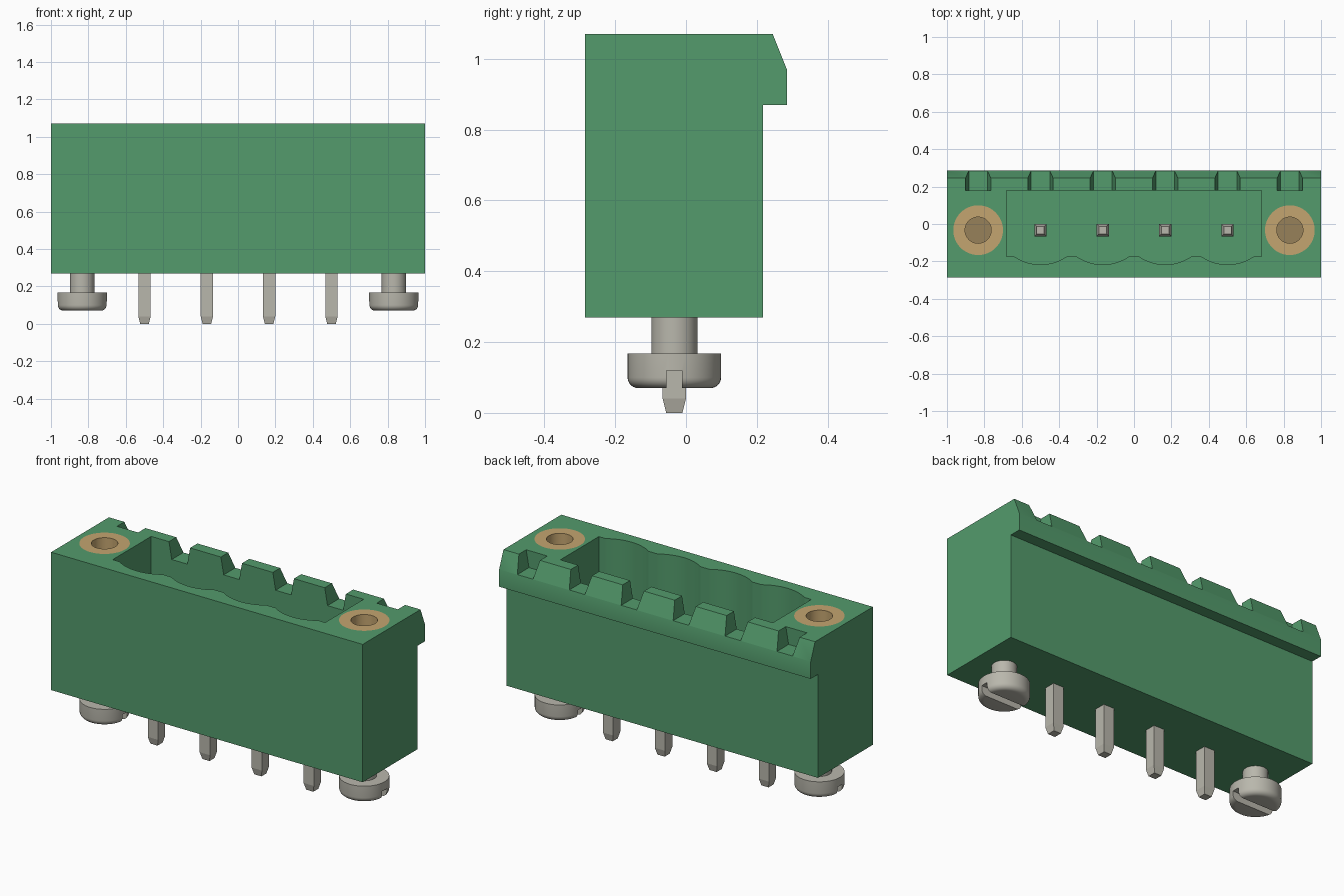
import bpy, bmesh, math
from mathutils import Matrix

cube = bpy.data.objects.get("Cube")
if cube:
    bpy.data.objects.remove(cube, do_unlink=True)


def material(name, rgb):
    m = bpy.data.materials.new(name)
    m.use_nodes = True
    m.diffuse_color = (*rgb, 1)
    m.node_tree.nodes["Principled BSDF"].inputs["Base Color"].default_value = (*rgb, 1)
    return m


GREEN = material("green plastic", (0.087, 0.328, 0.150))
BRASS = material("brass", (0.552, 0.376, 0.162))
DARK_BRASS = material("dark brass", (0.31, 0.22, 0.10))
STEEL = material("tinned steel", (0.485, 0.474, 0.413))

PITCH = 1 / 3
PIN_X = [(i - 1.5) * PITCH for i in range(4)]
SCREW_X = [-2.5 * PITCH, 2.5 * PITCH]
AXIS_Y = -0.033
TOP = 1.07


def to_object(bm, name, mat):
    bmesh.ops.recalc_face_normals(bm, faces=bm.faces)
    mesh = bpy.data.meshes.new(name)
    bm.to_mesh(mesh)
    bm.free()
    mesh.materials.append(mat)
    ob = bpy.data.objects.new(name, mesh)
    bpy.context.collection.objects.link(ob)
    return ob


def prism(name, points, offset, mat=GREEN):
    """Closed polygon swept along an offset vector."""
    bm = bmesh.new()
    face = bm.faces.new([bm.verts.new(p) for p in points])
    new = bmesh.ops.extrude_face_region(bm, geom=[face])["geom"]
    bmesh.ops.translate(bm, vec=offset,
                        verts=[v for v in new if isinstance(v, bmesh.types.BMVert)])
    return to_object(bm, name, mat)


def lathe(name, profile, x, mat, steps=48):
    """Radius/height profile spun around a vertical axis."""
    bm = bmesh.new()
    verts = [bm.verts.new((r, 0, z)) for r, z in profile]
    edges = [bm.edges.new(pair) for pair in zip(verts, verts[1:])]
    bmesh.ops.spin(bm, geom=verts + edges, axis=(0, 0, 1), cent=(0, 0, 0),
                   angle=2 * math.pi, steps=steps)
    bmesh.ops.remove_doubles(bm, verts=bm.verts, dist=1e-4)
    bmesh.ops.translate(bm, vec=(x, AXIS_Y, 0), verts=bm.verts)
    return to_object(bm, name, mat)


def select_only(ob):
    bpy.ops.object.select_all(action='DESELECT')
    ob.select_set(True)
    bpy.context.view_layer.objects.active = ob


def cut(ob, cutter):
    cutter.hide_render = True
    mod = ob.modifiers.new("cut", 'BOOLEAN')
    mod.operation = 'DIFFERENCE'
    mod.solver = 'EXACT'
    mod.object = cutter
    select_only(ob)
    bpy.ops.object.modifier_apply(modifier=mod.name)
    bpy.data.objects.remove(cutter, do_unlink=True)


def smooth(ob):
    select_only(ob)
    bpy.ops.object.shade_smooth_by_angle(angle=math.radians(30))


# Housing with an overhanging lip at the back
section = [(-0.285, 0.27), (0.218, 0.27), (0.218, 0.87), (0.285, 0.87),
           (0.285, 0.97), (0.245, TOP), (-0.285, TOP)]
housing = prism("housing", [(-1, y, z) for y, z in section], (2, 0, 0))

# Plug cavity: straight back, front wall scalloped around each pin
half, sag, front = 0.138, 0.042, -0.175
radius = (half ** 2 + sag ** 2) / (2 * sag)
sweep = math.asin(half / radius)
outline = [(0.682, 0.178), (-0.682, 0.178), (-0.682, front)]
for px in PIN_X:
    for k in range(13):
        a = sweep * (k / 6 - 1)
        outline.append((px + radius * math.sin(a),
                        front - sag + radius * (1 - math.cos(a))))
outline.append((0.682, front))
cut(housing, prism("cavity_cutter", [(x, y, 0.42) for x, y in outline], (0, 0, 1)))

# Coding notches, wider at the top; the inner four open into the cavity
for nx in PIN_X + SCREW_X:
    y0 = 0.1 if nx in PIN_X else 0.178
    shape = [(-0.05, 0.971), (0.05, 0.971), (0.086, 1.171), (-0.086, 1.171)]
    cut(housing, prism("notch_cutter", [(nx + x, y0, z) for x, z in shape],
                       (0, 0.35 - y0, 0)))

# Round pockets for the threaded inserts
for sx in SCREW_X:
    circle = [(sx + 0.133 * math.cos(i * math.tau / 48),
               AXIS_Y + 0.133 * math.sin(i * math.tau / 48), 0.75) for i in range(48)]
    cut(housing, prism("pocket_cutter", circle, (0, 0, 0.5)))
smooth(housing)

for side, sx in zip(("right", "left"), SCREW_X):
    # Threaded insert with a darker bore floor
    insert = lathe(side + "_insert", [(0, 0.75), (0.133, 0.75), (0.133, TOP),
                                      (0.07, TOP), (0.07, 0.78), (0, 0.78)], sx, BRASS)
    insert.data.materials.append(DARK_BRASS)
    for p in insert.data.polygons:
        if abs(p.center.z - 0.78) < 0.001:
            p.material_index = 1
    smooth(insert)

    # Slotted screw with a rounded head
    rim = [(0.102 + 0.03 * math.sin(t), 0.10 - 0.03 * math.cos(t))
           for t in (i * math.pi / 12 for i in range(7))]
    screw = lathe(side + "_screw", [(0, 0.07)] + rim + [(0.132, 0.168), (0.065, 0.168),
                                                       (0.065, 0.30), (0, 0.30)], sx, STEEL)
    slot = [(sx - 0.2, y, z) for y, z in ((-0.055, 0), (-0.012, 0),
                                         (-0.012, 0.12), (-0.055, 0.12))]
    cut(screw, prism("slot_cutter", slot, (0.4, 0, 0), STEEL))
    smooth(screw)

# Square contact pins with tapered tips at both ends
for i, px in enumerate(PIN_X):
    bm = bmesh.new()
    rings = []
    for w, z in ((0.023, 0), (0.033, 0.04), (0.033, 0.82), (0.02, 0.86)):
        rings.append([bm.verts.new((px + sx * w, AXIS_Y + sy * w, z))
                      for sx, sy in ((-1, -1), (1, -1), (1, 1), (-1, 1))])
    for lo, hi in zip(rings, rings[1:]):
        for k in range(4):
            n = (k + 1) % 4
            bm.faces.new((lo[k], lo[n], hi[n], hi[k]))
    bm.faces.new(rings[0][::-1])
    bm.faces.new(rings[-1])
    to_object(bm, f"contact_pin_{i + 1}", STEEL)
